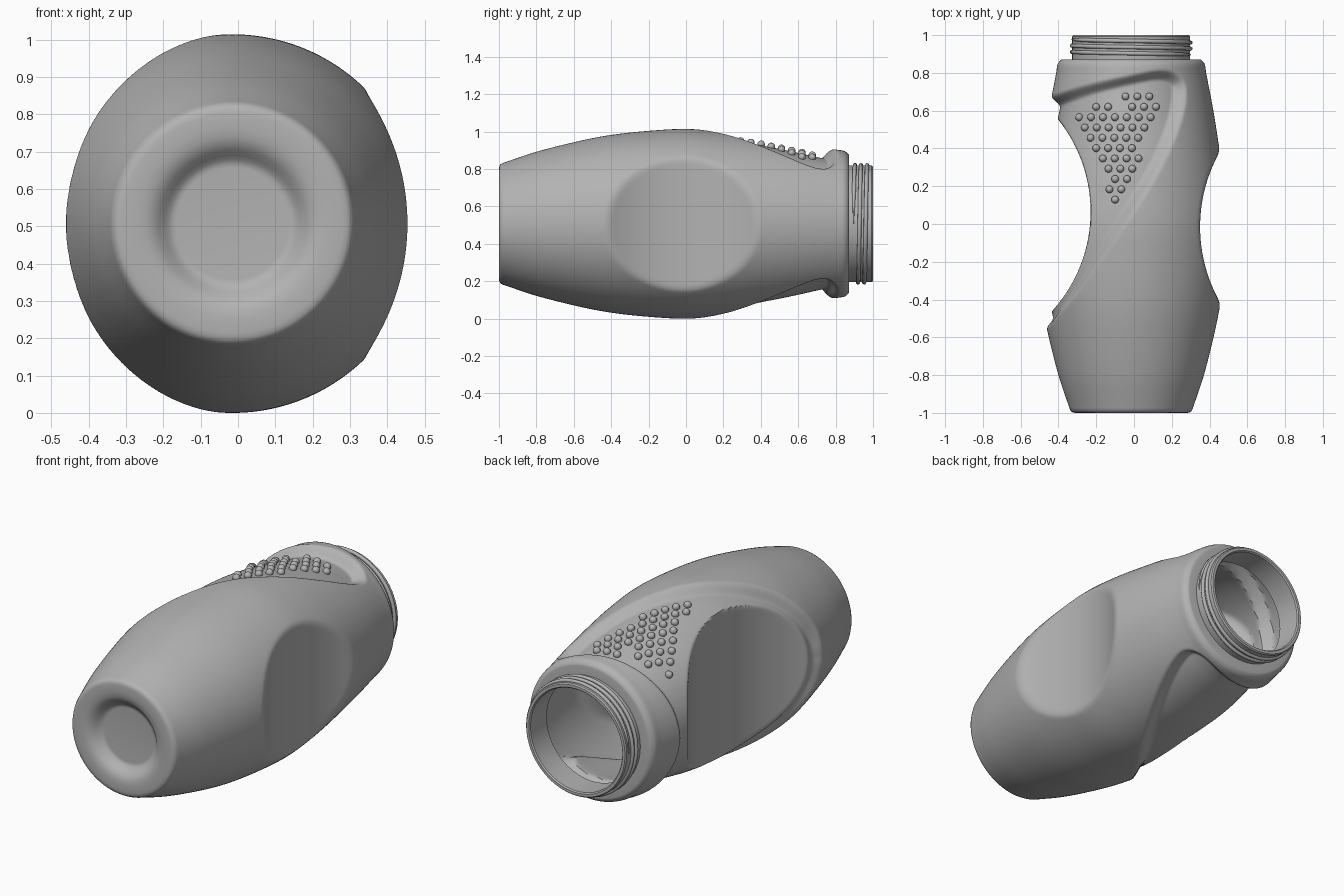
import bpy, bmesh, math
from functools import lru_cache
from mathutils import Vector

if "Cube" in bpy.data.objects:
    bpy.data.objects.remove(bpy.data.objects["Cube"], do_unlink=True)

CX, CZ = -0.015, 0.507          # bottle axis, running along y
SIDES = 288

grey = bpy.data.materials.new("plain_grey")
grey.use_nodes = True
grey.diffuse_color = (0.45, 0.45, 0.45, 1)
grey.node_tree.nodes["Principled BSDF"].inputs["Base Color"].default_value = (0.45, 0.45, 0.45, 1)

# Barrel profile: (y, radius)
BARREL = [(-0.98, .325), (-.8, .385), (-.56, .445), (-.4, .475), (-.2, .497), (0, .507),
          (.2, .493), (.37, .471), (.6, .435), (.8, .397), (.85, .388), (.87, .37)]

# Grip panel outline, half of it: (degrees around from the -x side, y)
PANEL = [(0, -.56), (18, -.55), (34, -.49), (53, -.39), (68, -.25), (92, .05), (118, .4),
         (134, .64), (136, .75), (127, .81), (113, .825), (92, .8), (62, .755), (25, .695), (0, .68)]


def corner_cut(pts):
    out = [pts[0]]
    for a, b in zip(pts, pts[1:]):
        out += [a.lerp(b, .25), a.lerp(b, .75)]
    return out + [pts[-1]]


outline = [Vector((math.radians(a) * .45, y)) for a, y in PANEL]
for _ in range(2):
    outline = corner_cut(outline)
segments = [(a.x, a.y, b.x - a.x, b.y - a.y) for a, b in zip(outline, outline[1:])]


def barrel(y):
    """Smooth curve through the barrel profile."""
    n = len(BARREL)
    i = max(k for k in range(n - 1) if BARREL[k][0] <= y or k == 0)
    slope = lambda k: ((BARREL[min(k + 1, n - 1)][1] - BARREL[max(k - 1, 0)][1]) /
                       (BARREL[min(k + 1, n - 1)][0] - BARREL[max(k - 1, 0)][0]))
    (y0, r0), (y1, r1) = BARREL[i], BARREL[i + 1]
    h = y1 - y0
    t = (y - y0) / h
    return (r0 * (1 + 2 * t) * (1 - t) ** 2 + r1 * t * t * (3 - 2 * t)
            + h * t * (1 - t) * (slope(i) * (1 - t) - slope(i + 1) * t))


def panel_depth(phi, y):
    """How far the grip panel sinks below the barrel."""
    u, inside, best = phi * .45, False, 9.0
    for ax, ay, dx, dy in segments:
        t = min(1, max(0, ((u - ax) * dx + (y - ay) * dy) / (dx * dx + dy * dy)))
        best = min(best, (u - ax - t * dx) ** 2 + (y - ay - t * dy) ** 2)
        if (ay > y) != (ay + dy > y) and u < ax + (y - ay) * dx / dy:
            inside = not inside
    if not inside:
        return 0
    t = min(1, math.sqrt(best) / .065)
    return (.045 + .015 * min(1, max(0, (y - .35) / .35))) * t * t * (3 - 2 * t)


def soft_min(a, b, k):
    h = max(k - abs(a - b), 0) / k
    return min(a, b) - h * h * k / 4


@lru_cache(maxsize=None)
def surface(phi, y):
    """Barrel radius with the grip panel and the two finger scoops."""
    r = barrel(y) - panel_depth(phi, y)
    c = math.cos(phi)
    if c > .01:
        edge = -1.01 + math.sqrt(max(0, .78 ** 2 - (y - .065) ** 2))
        r = soft_min(r, (CX - edge) / c, .008)
    elif c < -.01:
        edge = 1.16 - math.sqrt(max(0, .81 ** 2 - (y + .015) ** 2))
        r = soft_min(r, (edge - CX) / -c, .02)
    return r


def finish(bm, name, angle=35):
    bmesh.ops.recalc_face_normals(bm, faces=bm.faces)
    mesh = bpy.data.meshes.new(name)
    bm.to_mesh(mesh)
    bm.free()
    obj = bpy.data.objects.new(name, mesh)
    bpy.context.collection.objects.link(obj)
    mesh.materials.append(grey)
    bpy.ops.object.select_all(action='DESELECT')
    obj.select_set(True)
    bpy.context.view_layer.objects.active = obj
    bpy.ops.object.shade_smooth_by_angle(angle=math.radians(angle))
    return obj


def loft(name, rings, sides=SIDES, cap_start=False, loop=False):
    """Join rings (y, radius or inset) around the axis; ('wall', inset) follows the surface."""
    bm = bmesh.new()
    rows = []
    for y, r in rings:
        row = []
        for k in range(sides):
            a = 2 * math.pi * k / sides
            phi = round(min(a, 2 * math.pi - a), 6)
            rad = surface(phi, y) - r[1] if isinstance(r, tuple) else r
            row.append(bm.verts.new((CX - rad * math.cos(a), y, CZ + rad * math.sin(a))))
        rows.append(row)
    pairs = list(zip(rows, rows[1:])) + ([(rows[-1], rows[0])] if loop else [])
    for p, q in pairs:
        for k in range(sides):
            j = (k + 1) % sides
            bm.faces.new((p[k], p[j], q[j], q[k]))
    if cap_start:
        bm.faces.new(rows[0])
    return finish(bm, name)


def span(a, b, n):
    return [a + (b - a) * k / n for k in range(n + 1)]


# Outer body with dished base and shoulder
base = [(-.945, .15), (-.946, .16), (-.951, .17), (-.962, .182), (-.978, .197), (-.99, .213),
        (-.997, .232), (-1, .255), (-1, .295), (-.998, .308), (-.992, .318)]
body = base + [(y, ('wall', 0)) for y in span(-.98, .87, 200)] + [(.872, .36), (.872, .3)]
loft("bottle_body", body, cap_start=True)

# Inner wall and floor
inner = [(-.93, .2), (-.93, .28)] + [(y, ('wall', .03)) for y in span(-.9, .82, 90)] + [(.85, .285), (.88, .285)]
loft("inner_wall", inner, sides=144, cap_start=True)

# Open neck
loft("neck", [(.86, .312), (.993, .312), (1, .306), (1, .291), (.993, .285), (.86, .285)],
     sides=96, loop=True)

# Screw thread, tapering at both ends
curve = bpy.data.curves.new("screw_thread", 'CURVE')
curve.dimensions = '3D'
curve.bevel_depth = .011
curve.bevel_resolution = 2
path = curve.splines.new('POLY')
TURNS, STEPS = 2.5, 200
path.points.add(STEPS)
for k, p in enumerate(path.points):
    t = k / STEPS
    a = 2 * math.pi * TURNS * t
    p.co = (CX + .314 * math.cos(a), .895 + .082 * t, CZ + .314 * math.sin(a), 1)
    p.radius = min(1, .2 + 20 * min(t, 1 - t))
curve.materials.append(grey)
thread = bpy.data.objects.new("screw_thread", curve)
bpy.context.collection.objects.link(thread)

# Grip bumps in a tapering patch: (first x, count) per row from the neck down
bm = bmesh.new()
ROWS = [(-.045, 3), (-.2, 2), (-.01, 3), (-.29, 7), (-.26, 6), (-.23, 5), (-.2, 4),
        (-.165, 4), (-.135, 3), (-.1, 2), (-.13, 2), (-.1, 1)]
HEIGHTS = [.675, .62, .62] + [.565 - .0545 * k for k in range(9)]
for (x0, count), y in zip(ROWS, HEIGHTS):
    for k in range(count):
        x = x0 + .063 * k
        phi = math.pi / 2
        for _ in range(6):
            phi = math.acos(max(-1, min(1, (CX - x) / surface(phi, y))))
        z = CZ + surface(phi, y) * math.sin(phi) + .006
        ball = bmesh.ops.create_uvsphere(bm, u_segments=16, v_segments=10, radius=.02)
        bmesh.ops.translate(bm, verts=ball["verts"], vec=(x, y, z))
finish(bm, "grip_bumps", 60)
